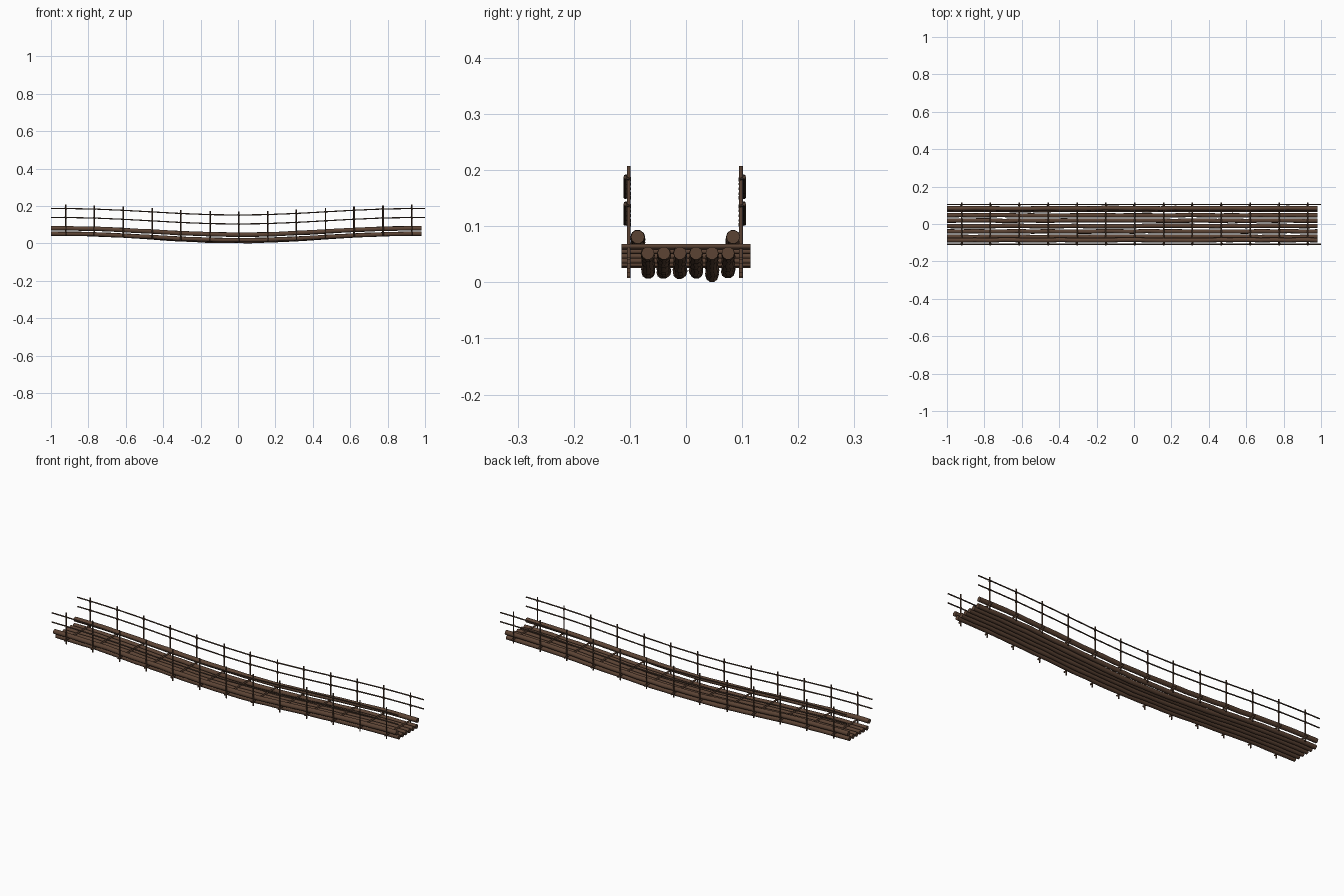
import bpy, math, random
from mathutils import Vector

if "Cube" in bpy.data.objects:
    bpy.data.objects.remove(bpy.data.objects["Cube"])

random.seed(4)


def material(name, rgb):
    m = bpy.data.materials.new(name)
    m.diffuse_color = (*rgb, 1)
    m.use_nodes = True
    m.node_tree.nodes["Principled BSDF"].inputs["Base Color"].default_value = m.diffuse_color
    return m


WOOD = material("brown wood", (0.105, 0.056, 0.034))
ROPE = material("dark rope", (0.075, 0.045, 0.03))


def sag(x, depth=0.035):
    """Drop of the bridge below its ends."""
    return depth * 0.5 * (1 + math.cos(math.pi * min(abs(x) / 0.95, 1)))


def tube(name, points, radius, sides, mat, smooth=True):
    """Capped tube swept along a path, rings built from the path direction."""
    pts = [Vector(p) for p in points]
    verts, faces = [], []
    for i, p in enumerate(pts):
        d = (pts[min(i + 1, len(pts) - 1)] - pts[max(i - 1, 0)]).normalized()
        u = d.cross(Vector((0, 1, 0)) if abs(d.y) < 0.9 else Vector((0, 0, 1))).normalized()
        v = d.cross(u)
        for k in range(sides):
            a = 2 * math.pi * (k + 0.5) / sides
            verts.append(p + radius * (math.cos(a) * u + math.sin(a) * v))
    for i in range(len(pts) - 1):
        for k in range(sides):
            a, b = i * sides + k, i * sides + (k + 1) % sides
            faces.append((a, b, b + sides, a + sides))
    last = (len(pts) - 1) * sides
    faces.append(tuple(reversed(range(sides))))
    faces.append(tuple(range(last, last + sides)))
    mesh = bpy.data.meshes.new(name)
    mesh.from_pydata(verts, [], faces)
    mesh.materials.append(mat)
    ob = bpy.data.objects.new(name, mesh)
    bpy.context.collection.objects.link(ob)
    if smooth:
        for f in mesh.polygons:
            f.use_smooth = len(f.vertices) == 4
    return ob


def sagging_log(name, y, z, radius, depth):
    """Log following the sag with a slight natural wobble."""
    n = 26
    pts = []
    for i in range(n + 1):
        x = -1 + 1.98 * i / n
        w = 0 if i in (0, n) else 1
        pts.append((x, y + w * random.uniform(-0.0018, 0.0018),
                    z - sag(x, depth) + w * random.uniform(-0.001, 0.001)))
    tube(name, pts, radius, 10, WOOD)


# Deck logs and the two curb logs on top
for i in range(6):
    sagging_log(f"deck_log_{i + 1}", -0.068 + 0.0286 * i, 0.052, 0.0115,
                0.040 if i == 4 else 0.034)
for side, y in (("front", -0.086), ("back", 0.084)):
    sagging_log(f"curb_log_{side}", y, 0.081, 0.0122, 0.034)

# Cross bars, posts and rope knots at regular stations
stations = [0.004 + 0.1543 * i for i in range(-6, 7)]
for n, x in enumerate(stations, 1):
    s = sag(x)
    tube(f"cross_bar_{n}", [(x, -0.115, 0.0645 - s), (x, 0.115, 0.0645 - s)],
         0.0045, 8, WOOD)
    for side, sgn in (("front", -1), ("back", 1)):
        y = -0.002 + sgn * 0.1
        px = x + random.uniform(-0.002, 0.002)
        tube(f"post_{side}_{n}", [(px, y, 0.043 - s), (px, y, 0.207 - s)],
             0.0035, 8, WOOD)
        # Knots: small wraps where each rope crosses the post
        for level, z in (("low", 0.139), ("high", 0.187)):
            bpy.ops.mesh.primitive_torus_add(
                major_segments=10, minor_segments=6, major_radius=0.0052,
                minor_radius=0.0022, location=(px, y + sgn * 0.002, z - s),
                rotation=(0.5 * sgn, 0.4, 0))
            knot = bpy.context.object
            knot.name = f"knot_{side}_{level}_{n}"
            knot.data.materials.append(ROPE)
            bpy.ops.object.shade_smooth_by_angle()

# Hand ropes, straight between posts and running past the ends
for side, sgn in (("front", -1), ("back", 1)):
    for level, z in (("low", 0.139), ("high", 0.187)):
        xs = [-1] + stations + [1]
        tube(f"hand_rope_{side}_{level}",
             [(x, -0.002 + sgn * 0.106, z - sag(x)) for x in xs],
             0.0033, 8, ROPE)
